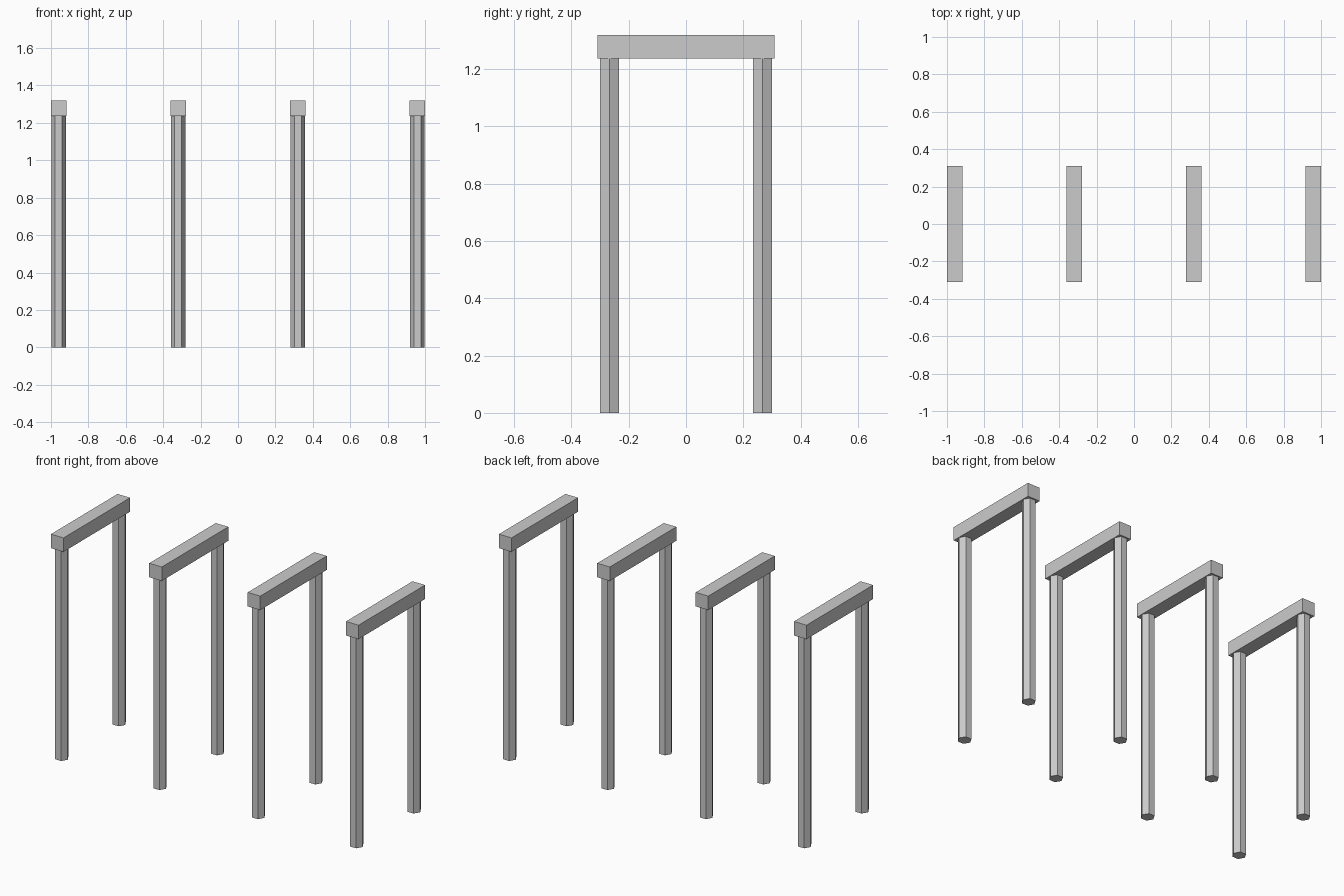
import bpy

if "Cube" in bpy.data.objects:
    bpy.data.objects.remove(bpy.data.objects["Cube"])

# One plain grey for the whole model
grey = bpy.data.materials.new("light grey")
grey.diffuse_color = (0.6, 0.6, 0.6, 1)
grey.use_nodes = True
grey.node_tree.nodes["Principled BSDF"].inputs["Base Color"].default_value = grey.diffuse_color

TOP = 1.32          # overall height
BEAM = 0.082        # square beam section
BEAM_LEN = 0.618    # beam length along y
LEG_Y = 0.267       # leg distance from the centre line
LEG_R = 0.0385      # hexagonal leg radius
LEG_H = TOP - BEAM


def finish(name):
    ob = bpy.context.object
    ob.name = name
    ob.data.materials.append(grey)
    return ob


def beam(x):
    bpy.ops.mesh.primitive_cube_add(size=1, location=(x, 0, TOP - BEAM / 2))
    ob = finish("top_beam")
    ob.scale = (BEAM, BEAM_LEN, BEAM)
    bpy.ops.object.transform_apply(location=False, rotation=False, scale=True)


def leg(x, y, name):
    # Six-sided post with corners pointing along x
    bpy.ops.mesh.primitive_cylinder_add(vertices=6, radius=LEG_R, depth=LEG_H,
                                        location=(x, y, LEG_H / 2),
                                        rotation=(0, 0, 0.5235988))
    finish(name)


# Four equal frames in a row
for x in (-0.959, -0.32, 0.32, 0.959):
    beam(x)
    leg(x, -LEG_Y, "front_leg")
    leg(x, LEG_Y, "back_leg")
